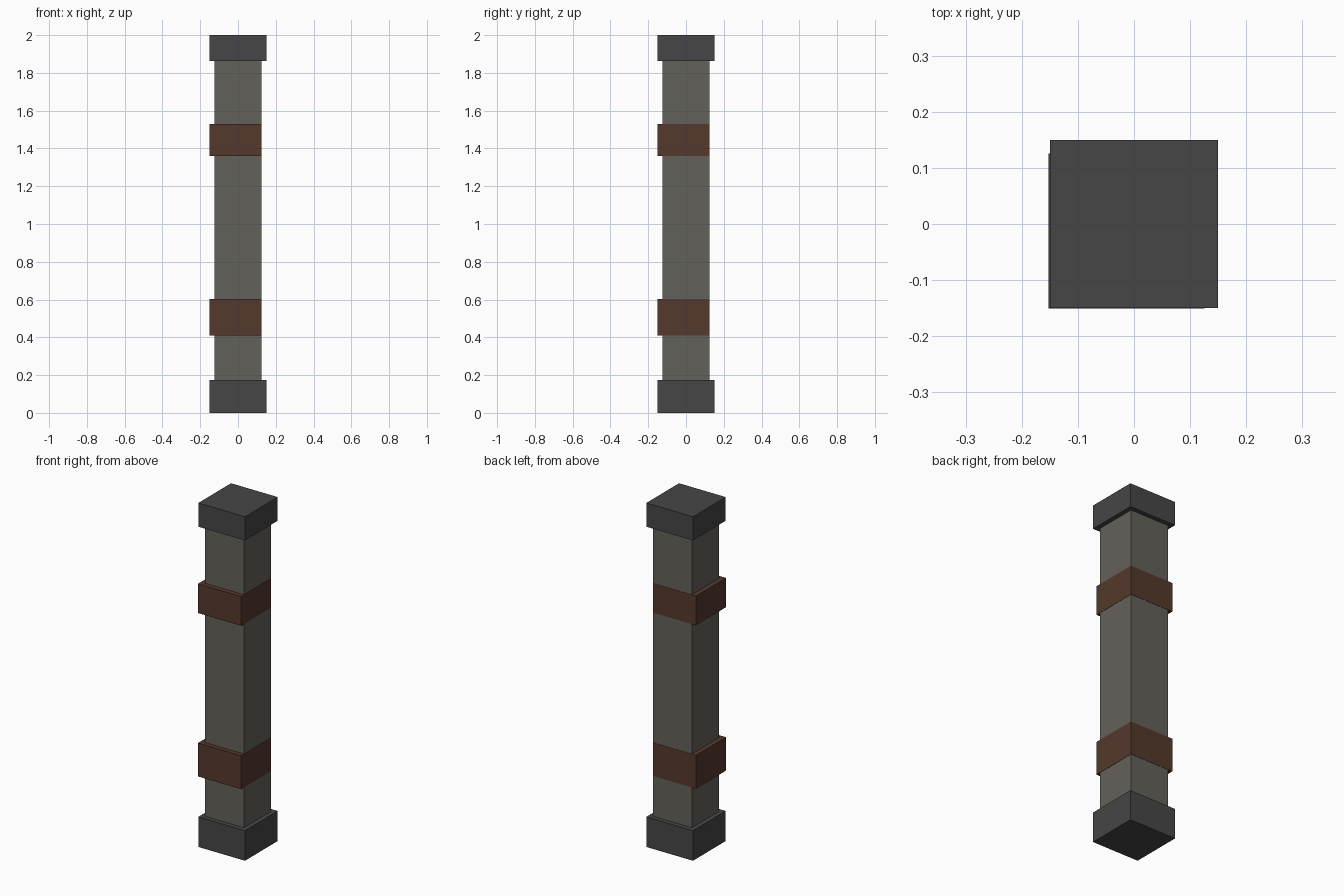
import bpy
import bmesh
from mathutils import Vector

cube = bpy.data.objects.get("Cube")
if cube:
    bpy.data.objects.remove(cube, do_unlink=True)


def material(name, color):
    mat = bpy.data.materials.new(name)
    mat.use_nodes = True
    mat.diffuse_color = (*color, 1)
    mat.node_tree.nodes["Principled BSDF"].inputs["Base Color"].default_value = (*color, 1)
    return mat


def box(name, low, high, mat):
    """Flat-shaded box between two opposite corners."""
    low, high = Vector(low), Vector(high)
    bm = bmesh.new()
    bmesh.ops.create_cube(bm, size=1)
    bmesh.ops.scale(bm, vec=high - low, verts=bm.verts)
    bmesh.ops.translate(bm, vec=(low + high) / 2, verts=bm.verts)
    mesh = bpy.data.meshes.new(name)
    bm.to_mesh(mesh)
    bm.free()
    mesh.materials.append(mat)
    obj = bpy.data.objects.new(name, mesh)
    bpy.context.collection.objects.link(obj)
    return obj


stone = material("warm grey stone", (0.127, 0.120, 0.102))
iron = material("dark grey", (0.061, 0.061, 0.061))
leather = material("brown", (0.089, 0.041, 0.026))

# Square shaft
SHAFT = 0.124
box("shaft", (-SHAFT, -SHAFT, 0.1), (SHAFT, SHAFT, 1.9), stone)

# Base and cap blocks
CAP = 0.15
for name, bottom, top in (("base_block", 0, 0.175), ("cap_block", 1.862, 2)):
    box(name, (-CAP, -CAP, bottom), (CAP, CAP, top), iron)

# Bands stand out at -x and -y and lie nearly flush on the other two sides
for name, bottom, top in (("lower_band", 0.41, 0.604), ("upper_band", 1.36, 1.53)):
    box(name, (-0.152, -0.151, bottom), (0.1255, 0.1255, top), leather)
